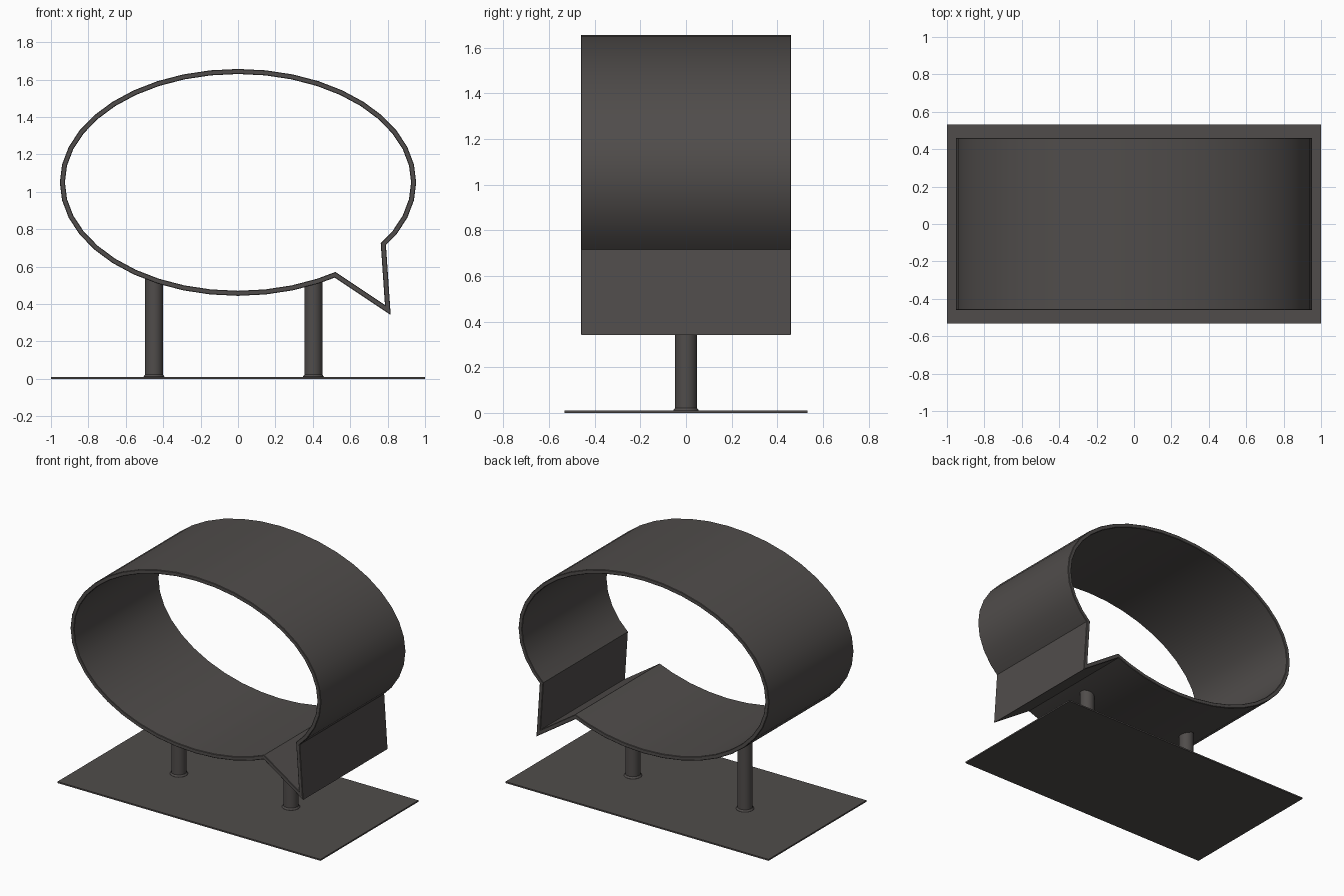
import bpy, bmesh, math
from mathutils import Vector

if "Cube" in bpy.data.objects:
    bpy.data.objects.remove(bpy.data.objects["Cube"])

A, B, CZ = 0.939, 0.593, 1.05      # ellipse centre line of the bubble wall
HALF_T, HALF_Y = 0.0135, 0.461     # half wall thickness, half depth

mat = bpy.data.materials.new("dark warm grey")
mat.diffuse_color = (0.080, 0.073, 0.070, 1)
mat.use_nodes = True
mat.node_tree.nodes["Principled BSDF"].inputs["Base Color"].default_value = mat.diffuse_color


def finish(name, bm, smooth=True):
    bmesh.ops.recalc_face_normals(bm, faces=bm.faces)
    me = bpy.data.meshes.new(name)
    bm.to_mesh(me)
    bm.free()
    ob = bpy.data.objects.new(name, me)
    bpy.context.collection.objects.link(ob)
    me.materials.append(mat)
    if smooth:
        bpy.ops.object.select_all(action='DESELECT')
        ob.select_set(True)
        bpy.context.view_layer.objects.active = ob
        bpy.ops.object.shade_smooth_by_angle(angle=math.radians(30))
    return ob


# Speech bubble outline: ellipse with a pointed tail at the lower right
path = [Vector((A * math.cos(math.radians(d)), CZ + B * math.sin(math.radians(d))))
        for d in range(-27, 298, 9)]
path += [Vector(p) for p in ((0.519, 0.556), (0.801, 0.368), (0.777, 0.720))]


def mitred(pts, dist):
    out = []
    for i, p in enumerate(pts):
        d1 = (p - pts[i - 1]).normalized()
        d2 = (pts[(i + 1) % len(pts)] - p).normalized()
        n1, n2 = Vector((d1.y, -d1.x)), Vector((d2.y, -d2.x))
        out.append(p + (n1 + n2) * dist / (1 + n1.dot(n2)))
    return out


# Bubble wall: sweep the four corners of the wall section round the outline
bm = bmesh.new()
outer, inner = mitred(path, HALF_T), mitred(path, -HALF_T)
rings = [[bm.verts.new((p.x, y, p.y)) for p in pts]
         for pts, y in ((outer, -HALF_Y), (outer, HALF_Y), (inner, HALF_Y), (inner, -HALF_Y))]
n = len(path)
for k in range(4):
    r, s = rings[k], rings[(k + 1) % 4]
    for i in range(n):
        j = (i + 1) % n
        bm.faces.new((r[i], r[j], s[j], s[i]))
bmesh.ops.recalc_face_normals(bm, faces=bm.faces)
rim = [e for e in bm.edges if abs(e.verts[0].co.y - e.verts[1].co.y) < 1e-5
       and e.calc_face_angle(0) > 1.2]
bmesh.ops.bevel(bm, geom=rim, offset=0.003, segments=1, affect='EDGES')
finish("speech_bubble_wall", bm)

# Base plate
bm = bmesh.new()
bmesh.ops.create_cube(bm, size=1)
for v in bm.verts:
    v.co = (v.co.x * 2, v.co.y * 1.064, 0.005 + v.co.z * 0.01)
finish("base_plate", bm, smooth=False)

# Support posts: flared foot, top cut to follow the bubble wall
SIDES = 32
for name, cx in (("left_post", -0.449), ("right_post", 0.403)):
    bm = bmesh.new()
    levels = []
    for r, z in ((0.056, 0.005), (0.056, 0.011), (0.048, 0.022), (0.048, None)):
        ring = []
        for i in range(SIDES):
            a = 2 * math.pi * i / SIDES
            x, y = cx + r * math.cos(a), r * math.sin(a)
            top = CZ - B * math.sqrt(1 - (x / A) ** 2)
            ring.append(bm.verts.new((x, y, top if z is None else z)))
        levels.append(ring)
    for lo, hi in zip(levels, levels[1:]):
        for i in range(SIDES):
            j = (i + 1) % SIDES
            bm.faces.new((lo[i], lo[j], hi[j], hi[i]))
    bm.faces.new(levels[0])
    bm.faces.new(levels[-1])
    finish(name, bm)
